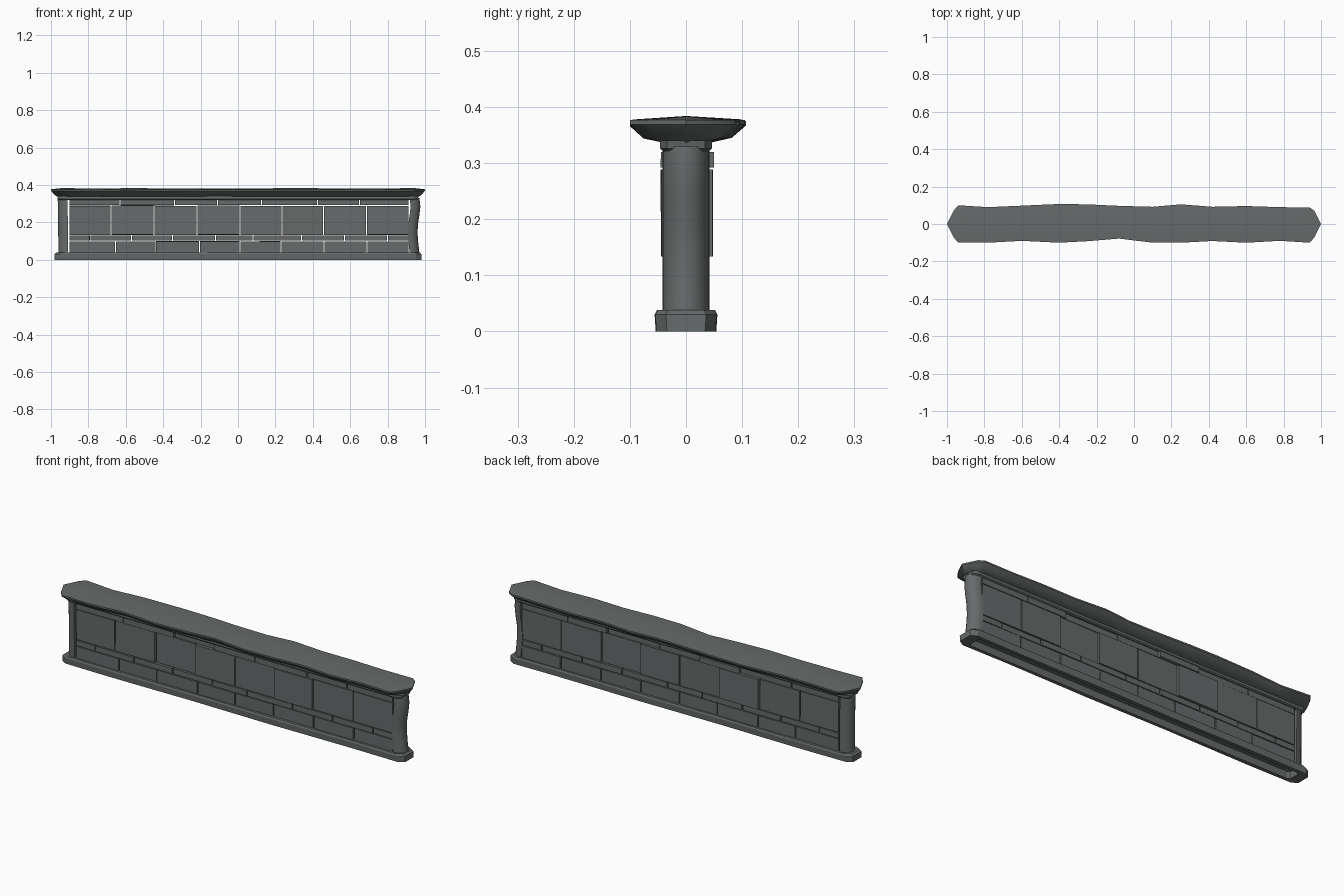
import bpy, bmesh, math, random
from mathutils import Matrix

if "Cube" in bpy.data.objects:
    bpy.data.objects.remove(bpy.data.objects["Cube"])
random.seed(4)

stone = bpy.data.materials.new("dark grey stone")
stone.diffuse_color = (0.135, 0.145, 0.145, 1)
stone.use_nodes = True
stone.node_tree.nodes["Principled BSDF"].inputs["Base Color"].default_value = stone.diffuse_color


def finish(name, bm, smooth=None):
    bmesh.ops.remove_doubles(bm, verts=bm.verts, dist=0.0004)
    bmesh.ops.recalc_face_normals(bm, faces=bm.faces)
    me = bpy.data.meshes.new(name)
    bm.to_mesh(me)
    bm.free()
    ob = bpy.data.objects.new(name, me)
    me.materials.append(stone)
    bpy.context.collection.objects.link(ob)
    if smooth:
        bpy.ops.object.select_all(action='DESELECT')
        ob.select_set(True)
        bpy.context.view_layer.objects.active = ob
        bpy.ops.object.shade_smooth_by_angle(angle=math.radians(smooth))
    return ob


def loft(name, rings, closed=False, caps=True, smooth=None):
    """Skin a stack of equal-length point loops."""
    bm = bmesh.new()
    loops = [[bm.verts.new(p) for p in r] for r in rings]
    pairs = list(zip(loops, loops[1:])) + ([(loops[-1], loops[0])] if closed else [])
    n = len(loops[0])
    for a, b in pairs:
        for i in range(n):
            j = (i + 1) % n
            bm.faces.new((a[i], a[j], b[j], b[i]))
    if caps and not closed:
        bm.faces.new(loops[0])
        bm.faces.new(loops[-1])
    return finish(name, bm, smooth)


# Coping stone with a wavy worn outline and a low ridge
XS = [-.94, -.78, -.6, -.4, -.25, -.08, .1, .25, .42, .6, .78, .94]
FRONT = [.1, .1, .09, .1, .092, .078, .1, .1, .091, .1, .09, .1]
BACK = [.1, .09, .098, .107, .105, .097, .092, .105, .092, .096, .09, .088]
WAVE = [0, -.003, .001, -.002, -.002, -.002, -.001, 0, 0, -.002, -.002, 0]
outline = [(-1, 0, 0), (-.965, -.07, 0)]
outline += [(x, -f, w) for x, f, w in zip(XS, FRONT, WAVE)]
outline += [(.965, -.07, 0), (1, 0, 0), (.965, .07, 0)]
outline += [(x, b, w) for x, b, w in reversed(list(zip(XS, BACK, WAVE)))]
outline += [(-.965, .07, 0)]


def cap_ring(z, sx, sy, k=1):
    return [(x * sx, y * sy, z + w * k) for x, y, w in outline]


loft("coping", [cap_ring(.337, .965, .43, 0), cap_ring(.347, .98, .76),
                cap_ring(.369, 1, 1), cap_ring(.377, 1, 1),
                cap_ring(.383, .95, 0)], smooth=35)


# Plan outline with chamfered ends, used by moulding and plinth
def slab(x, y, z, c, jit=0):
    xs = [x - c + (c - x) * 2 * i / 8 for i in range(9)]
    side = [(px, y + jit * math.sin(px * 7)) for px in xs]
    pts = side + [(-x, y - c * .6), (-x, -y + c * .6)]
    pts += [(px, -q) for px, q in reversed(side)] + [(x, -y + c * .6), (x, y - c * .6)]
    return [(a, b, z) for a, b in pts]


# Moulding under the coping
loft("top_moulding", [slab(.955, .041, .321, .02), slab(.962, .046, .326, .02),
                      slab(.965, .046, .34, .02)])

# Hollow plinth frame
loft("plinth", [slab(.982, .052, 0, .03, .002), slab(.982, .054, .03, .03, .002),
                slab(.972, .05, .038, .03, .002), slab(.93, .034, .038, .012),
                slab(.93, .034, 0, .012)], closed=True)


# Rounded end posts, the right one worn into a wave
def post(name, side, bends):
    rings = []
    for z, dx in bends:
        ring = []
        for i in range(13):
            a = -math.pi / 2 + math.pi * i / 12
            ring.append((side * (.912 + dx + .052 * math.cos(a)),
                         .042 * math.sin(a), z))
        rings.append(ring)
    loft(name, rings, smooth=40)


post("left_post", -1, [(.036, -.003), (.12, -.003), (.22, -.002), (.33, 0)])
post("right_post", 1, [(.036, .006), (.09, .0), (.14, -.004), (.19, -.002),
                       (.24, .006), (.285, .011), (.33, .006)])

# Courses of bricks passing through the wall: (bottom, top, joints)
L, R = -.903, .915
COURSES = {
    "top_course": (.292, .320, [-.63, -.34, -.11, .125, .425, .65]),
    "large_course": (.134, .289, [-.68, -.45, -.22, .01, .235, .457, .687]),
    "thin_course": (.103, .130, [-.79, -.57, -.35, -.12, .08, .34, .57, .8]),
    "bottom_course": (.036, .099, [-.655, -.44, -.205, .01, .23, .46, .69]),
}
SHIFT = {("large_course", 2): .009, ("large_course", 5): -.006,
         ("top_course", 2): .011, ("top_course", 4): -.006}
for name, (z0, z1, joints) in COURSES.items():
    bm = bmesh.new()
    edges = [L] + joints + [R]
    for i, (a, b) in enumerate(zip(edges, edges[1:])):
        dy = SHIFT.get((name, i), random.uniform(-.002, .002))
        m = (Matrix.Translation(((a + b) / 2, dy, (z0 + z1) / 2))
             @ Matrix.Rotation(random.uniform(-.008, .008), 4, 'X')
             @ Matrix.Rotation(random.uniform(-.006, .006), 4, 'Z')
             @ Matrix.Diagonal((b - a - .005, .077, z1 - z0, 1)))
        bmesh.ops.create_cube(bm, size=1, matrix=m)
    finish(name, bm)
